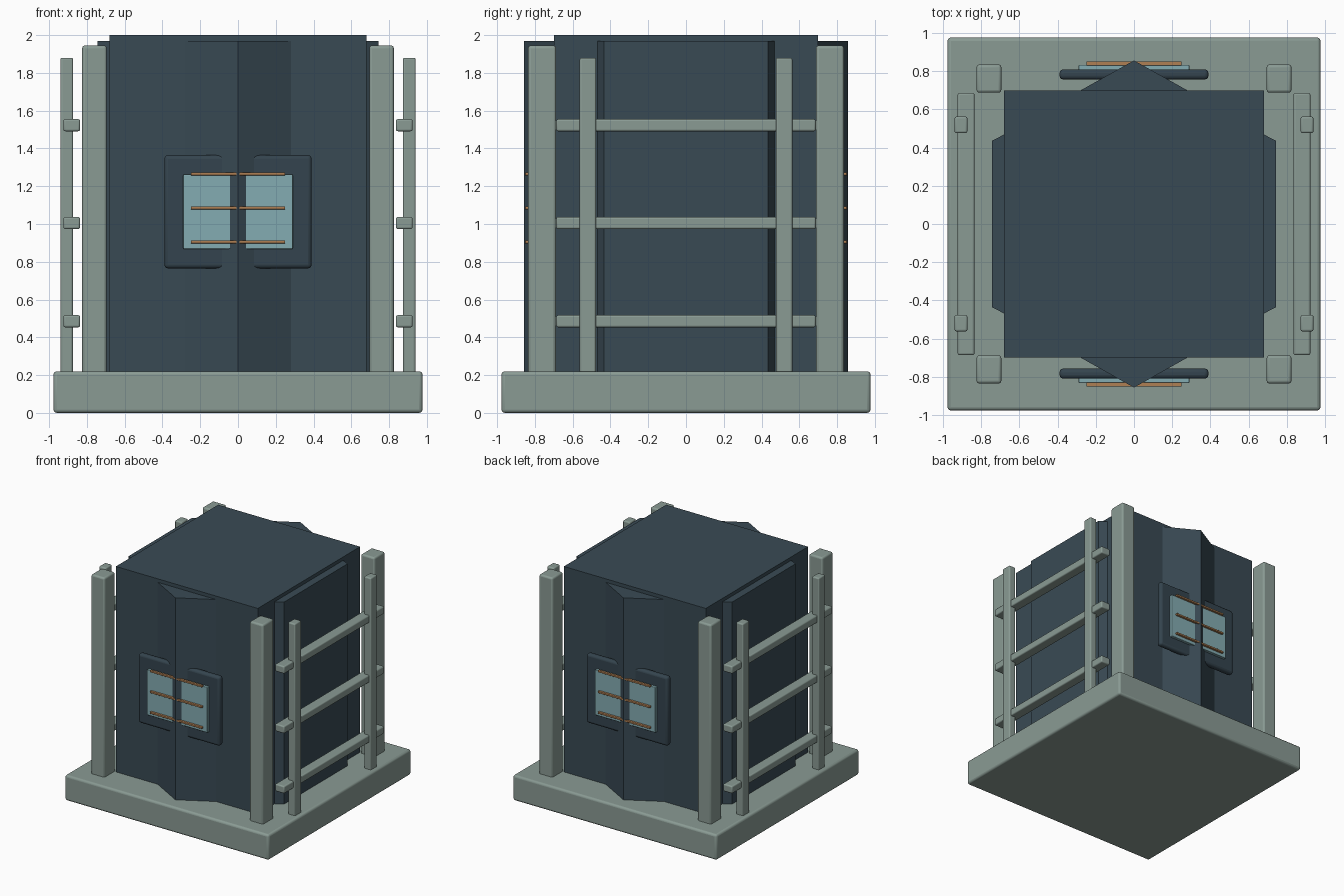
import bpy, bmesh, math

if "Cube" in bpy.data.objects:
    bpy.data.objects.remove(bpy.data.objects["Cube"])


def srgb(r, g, b):
    def lin(c):
        c /= 255
        return c / 12.92 if c <= 0.04045 else ((c + 0.055) / 1.055) ** 2.4
    return (lin(r), lin(g), lin(b), 1)


def material(name, rgb):
    m = bpy.data.materials.new(name)
    m.diffuse_color = srgb(*rgb)
    m.use_nodes = True
    m.node_tree.nodes["Principled BSDF"].inputs["Base Color"].default_value = m.diffuse_color
    return m


STONE = material("grey_green_stone", (138, 155, 148))
NAVY = material("dark_slate", (57, 74, 84))
FRAME = material("deep_slate", (52, 68, 78))
GLASS = material("pale_teal_glass", (132, 172, 178))
COPPER = material("copper", (176, 128, 84))


def finish(name, bm, mat, bevel):
    bmesh.ops.recalc_face_normals(bm, faces=bm.faces)
    me = bpy.data.meshes.new(name)
    bm.to_mesh(me)
    bm.free()
    me.materials.append(mat)
    ob = bpy.data.objects.new(name, me)
    bpy.context.collection.objects.link(ob)
    if bevel:
        mod = ob.modifiers.new("Bevel", "BEVEL")
        mod.width, mod.segments = bevel, 3
        bpy.context.view_layer.objects.active = ob
        ob.select_set(True)
        bpy.ops.object.shade_smooth_by_angle(angle=math.radians(35))
        ob.select_set(False)
    return ob


def box(name, lo, hi, mat, bevel=0):
    """Box spanning two corners."""
    x, y = sorted((lo[0], hi[0])), sorted((lo[1], hi[1]))
    prism(name, [(x[0], y[0]), (x[1], y[0]), (x[1], y[1]), (x[0], y[1])],
          lo[2], hi[2], mat, bevel)


def prism(name, outline, z0, z1, mat, bevel=0):
    """Plan outline extruded upward."""
    bm = bmesh.new()
    face = bm.faces.new([bm.verts.new((x, y, z0)) for x, y in outline])
    top = bmesh.ops.extrude_face_region(bm, geom=[face])["geom"]
    for v in top:
        if isinstance(v, bmesh.types.BMVert):
            v.co.z = z1
    finish(name, bm, mat, bevel)


# Base slab and main block
box("base", (-0.977, -0.977, 0), (0.977, 0.977, 0.22), STONE, 0.018)
box("main_block", (-0.68, -0.70, 0.003), (0.68, 0.70, 2.0), NAVY)

for s in (-1, 1):
    # Raised side panel with chamfered ends
    prism("side_panel", [(s * 0.66, -0.48), (s * 0.745, -0.435),
                         (s * 0.745, 0.435), (s * 0.66, 0.48)], 0.2, 1.97, NAVY)
    # Pointed ridge on front and back
    prism("ridge", [(-0.28, s * 0.70), (0, s * 0.857), (0.28, s * 0.70),
                    (0, s * 0.6)], 0.2, 1.97, NAVY)

    # Window: frame, pane and bars
    box("window_frame", (-0.39, s * 0.757, 0.765), (0.39, s * 0.81, 1.365), FRAME, 0.02)
    box("window_pane", (-0.29, s * 0.79, 0.868), (0.29, s * 0.833, 1.262), GLASS, 0.005)
    for z in (0.905, 1.085, 1.265):
        box("window_bar", (-0.25, s * 0.83, z - 0.008),
            (0.25, s * 0.852, z + 0.008), COPPER, 0.003)

    # Side rails
    for z in (0.485, 1.005, 1.523):
        box("side_rail", (s * 0.836, -0.687, z - 0.032),
            (s * 0.924, 0.687, z + 0.032), STONE, 0.01)

    # Corner posts and thin rail posts
    for t in (-1, 1):
        box("corner_post", (s * 0.695, t * 0.688, 0.2),
            (s * 0.825, t * 0.836, 1.945), STONE, 0.015)
        box("rail_post", (s * 0.873, t * 0.476, 0.2),
            (s * 0.94, t * 0.563, 1.88), STONE, 0.01)
